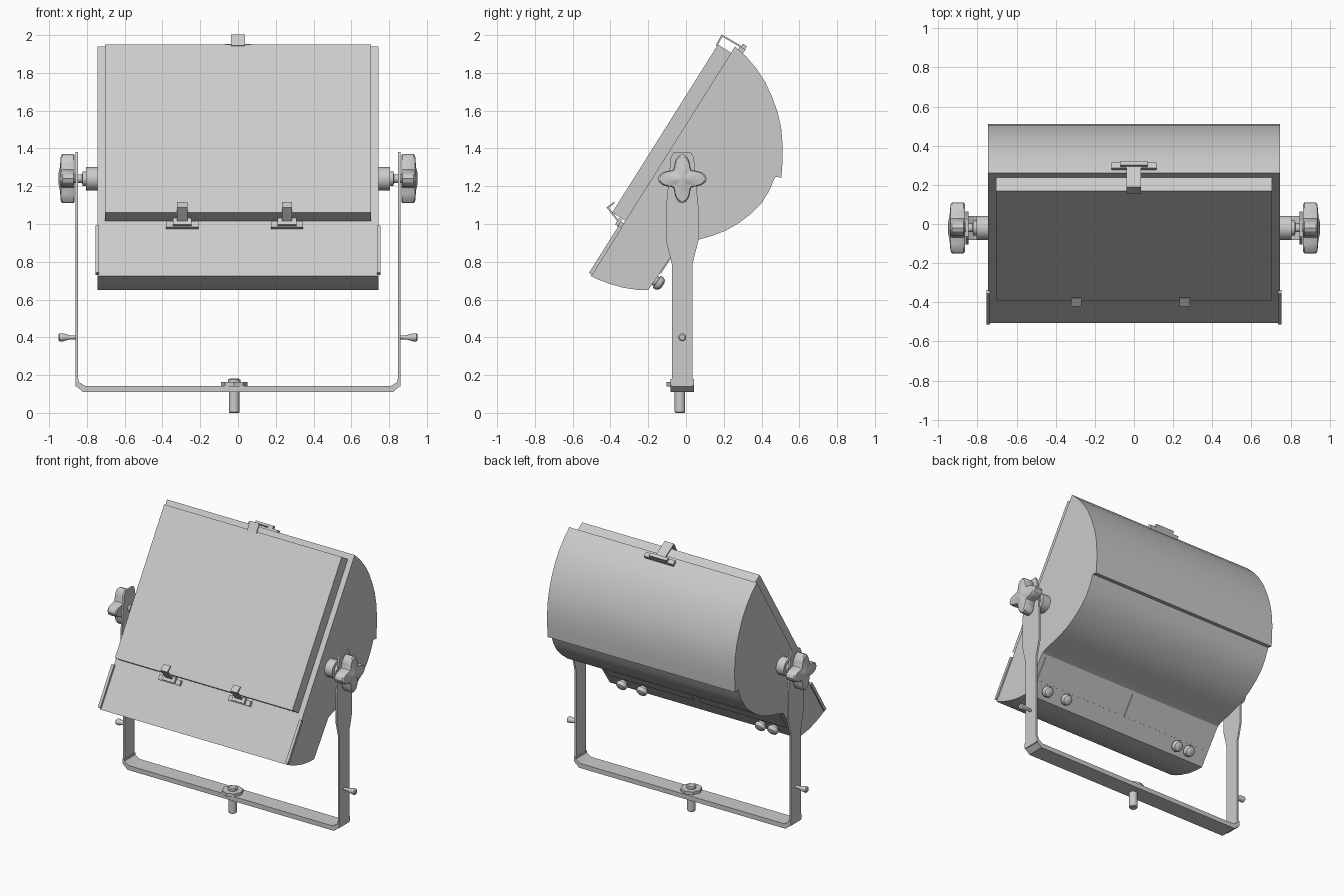
import bpy, bmesh, math
from mathutils import Vector

cube = bpy.data.objects.get("Cube")
if cube:
    bpy.data.objects.remove(cube)

grey = bpy.data.materials.new("light grey metal")
grey.use_nodes = True
colour = (0.6, 0.6, 0.6, 1)
grey.diffuse_color = colour
grey.node_tree.nodes["Principled BSDF"].inputs["Base Color"].default_value = colour


def finish(name, bm):
    bmesh.ops.recalc_face_normals(bm, faces=bm.faces)
    mesh = bpy.data.meshes.new(name)
    bm.to_mesh(mesh)
    bm.free()
    mesh.materials.append(grey)
    mesh.shade_smooth()
    mesh.set_sharp_from_angle(angle=math.radians(32))
    obj = bpy.data.objects.new(name, mesh)
    bpy.context.collection.objects.link(obj)
    return obj


def loft(name, rings):
    """Skin a list of equal rings and cap both ends."""
    bm = bmesh.new()
    rows = [[bm.verts.new(p) for p in ring] for ring in rings]
    n = len(rows[0])
    for a, b in zip(rows, rows[1:]):
        for i in range(n):
            j = (i + 1) % n
            bm.faces.new((a[i], a[j], b[j], b[i]))
    bm.faces.new(rows[0])
    bm.faces.new(rows[-1])
    return finish(name, bm)


def across(name, pts, x0, x1):
    """Extrude a (y, z) outline along x."""
    return loft(name, [[(x, y, z) for y, z in pts] for x in (x0, x1)])


def turned(name, profile, origin, axis, n=20, star=0.0):
    """Turn (distance, radius) pairs about an axis; star adds four lobes."""
    axis = Vector(axis).normalized()
    p = Vector((0, 1, 0)) if abs(axis.y) < 0.5 else Vector((1, 0, 0))
    p = (p - axis * p.dot(axis)).normalized()
    q = axis.cross(p)
    rings = []
    for h, r in profile:
        ring = []
        for i in range(n):
            a = math.tau * i / n
            rad = r * (1 - star + star * math.cos(4 * a))
            ring.append(Vector(origin) + axis * h + (p * math.cos(a) + q * math.sin(a)) * rad)
        rings.append(ring)
    return loft(name, rings)


# Tilted frame of the front face: s runs up it, t stands out from it
FOOT = Vector((-0.505, 0.725))
UP = Vector((0.765, 1.215)).normalized()
OUT = Vector((-UP.y, UP.x))


def tilt(pts):
    return [tuple(FOOT + UP * s + OUT * t) for s, t in pts]


def slab(name, s0, s1, t0, t1, x0, x1):
    return across(name, tilt([(s0, t0), (s1, t0), (s1, t1), (s0, t1)]), x0, x1)


def strap(name, pts, w, x0, x1):
    """Bent sheet strip following (s, t) points."""
    v = [Vector(p) for p in pts]
    inner = []
    for i, p in enumerate(v):
        a = (p - v[i - 1]).normalized() if i else None
        b = (v[i + 1] - p).normalized() if i < len(v) - 1 else None
        a, b = a or b, b or a
        na, nb = Vector((a.y, -a.x)), Vector((b.y, -b.x))
        inner.append(p + (na + nb) * (w / (1 + na.dot(nb))))
    return across(name, tilt([tuple(p) for p in v + inner[::-1]]), x0, x1)


# Lamp housing: rounded barrel with a step, running into the gear box
GEAR_TOP, GEAR_END = Vector((-0.04, 0.885)), Vector((-0.2, 0.65))
housing = [(-0.505, 0.725), (0.26, 1.94), (0.32, 1.885), (0.375, 1.82), (0.42, 1.75),
           (0.457, 1.67), (0.487, 1.585), (0.505, 1.5), (0.512, 1.41), (0.511, 1.33),
           (0.505, 1.245), (0.472, 1.25), (0.44, 1.175), (0.4, 1.11), (0.345, 1.055),
           (0.28, 1.005), (0.21, 0.965), (0.14, 0.938), (0.07, 0.918), (0.01, 0.905),
           tuple(GEAR_TOP), tuple(GEAR_END), (-0.26, 0.652), (-0.33, 0.662),
           (-0.4, 0.682), (-0.46, 0.704)]
across("lamp_housing", housing, -0.745, 0.745)

# Raised front cover and lower edge strips
slab("front_cover", 0.345, 1.396, 0, 0.082, -0.705, 0.705)
for side in (-1, 1):
    slab("edge_strip", 0.01, 0.305, -0.005, 0.016, side * 0.735, side * 0.755)

# Lower cover clips
for x in (-0.295, 0.26):
    slab("clip_base", 0.295, 0.33, 0, 0.02, x - 0.085, x + 0.085)
    slab("clip_rivet_block", 0.3, 0.34, 0.018, 0.036, x - 0.05, x + 0.05)
    strap("clip_strap", [(0.315, 0.02), (0.352, 0.122), (0.398, 0.105)], 0.009,
          x - 0.027, x + 0.027)

# Top latch
strap("latch_strap", [(1.385, 0.09), (1.452, 0.094), (1.456, -0.045)], 0.009, -0.038, 0.036)
slab("latch_base", 1.425, 1.45, -0.055, -0.022, -0.115, 0.115)
slab("latch_pivot", 1.445, 1.47, -0.052, -0.028, -0.07, 0.07)

# Gear box cover plates and cable glands
slope = GEAR_END - GEAR_TOP
face = Vector((-slope.y, slope.x)).normalized()
for side in (-1, 1):
    a, b = GEAR_TOP + slope * 0.06, GEAR_TOP + slope * 0.62
    across("gear_cover", [tuple(p) for p in (a, b, b + face * 0.006, a + face * 0.006)],
           side * 0.03, side * 0.71)
for x in (0.61, 0.45, -0.49, -0.59):
    spot = GEAR_TOP + slope * 0.78
    turned("cable_gland", [(-0.01, 0.028), (0.012, 0.028), (0.014, 0.038), (0.03, 0.038),
                           (0.042, 0.032), (0.05, 0.016)],
           (x, spot.x, spot.y), (0, face.x, face.y), 16)

# Bracket arms with a wide paddle, pivots, knobs and thumb screws
AXIS_Y, AXIS_Z = -0.02, 1.24
half = [(0.055, 0.14), (0.055, 0.79), (0.085, 0.91), (0.085, 1.1), (0.068, 1.27),
        (0.062, 1.35), (0.045, 1.38)]
arm = [(AXIS_Y + w, z) for w, z in half] + [(AXIS_Y - w, z) for w, z in half[::-1]]
for side in (-1, 1):
    across("bracket_arm", arm, side * 0.847, side * 0.86)
    out = (side, 0, 0)
    hub = (0, AXIS_Y, AXIS_Z)
    turned("pivot_boss", [(0.74, 0.062), (0.805, 0.062)], hub, out, 24)
    turned("pivot_shaft", [(0.8, 0.038), (0.822, 0.038), (0.826, 0.022), (0.87, 0.022)],
           hub, out)
    turned("clamp_knob", [(0.865, 0.122), (0.871, 0.13), (0.93, 0.13), (0.938, 0.12),
                          (0.943, 0.06), (0.95, 0.03)], hub, out, 40, 0.24)
    turned("thumb_screw", [(0.855, 0.01), (0.89, 0.011), (0.925, 0.021), (0.945, 0.021),
                           (0.951, 0.014)], (0, AXIS_Y, 0.4), out, 16)

# Bracket base with chamfered corners
right = [(0.82, 0.11), (0.86, 0.145), (0.86, 0.18), (0.845, 0.18), (0.845, 0.165),
         (0.81, 0.143)]
base = right + [(-x, z) for x, z in right[::-1]]
loft("bracket_base", [[(x, y, z) for x, z in base] for y in (-0.082, 0.042)])

# Mounting stud, washer and bolt head
stud = (-0.02, -0.032, 0)
turned("mounting_stud", [(0, 0.024), (0.005, 0.028), (0.12, 0.028)], stud, (0, 0, 1))
turned("stud_washer", [(0.14, 0.07), (0.163, 0.07)], stud, (0, 0, 1), 8)
turned("stud_bolt_head", [(0.16, 0.032), (0.176, 0.032), (0.182, 0.024)], stud, (0, 0, 1), 12)
